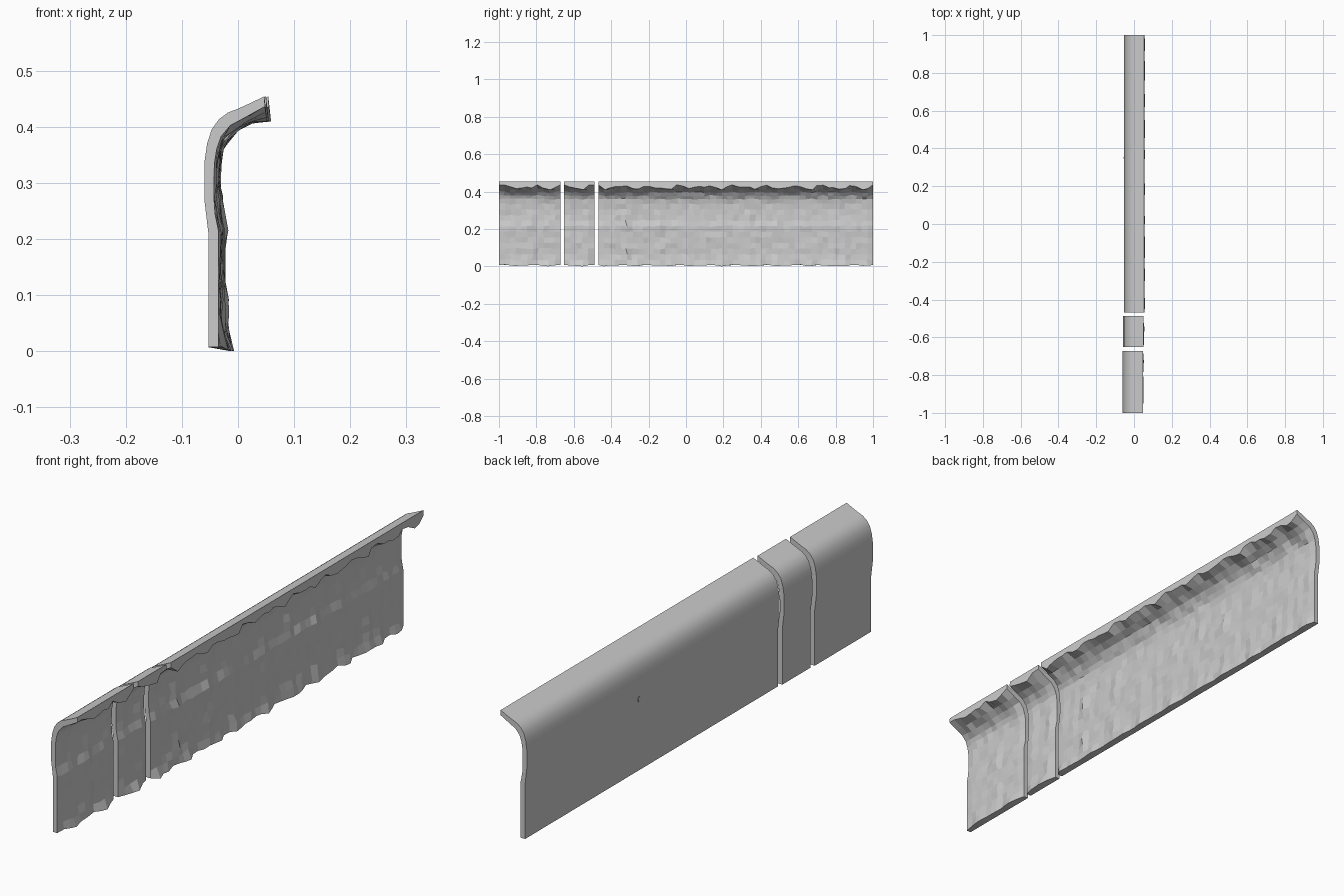
import bpy, bmesh, math, random

if "Cube" in bpy.data.objects:
    bpy.data.objects.remove(bpy.data.objects["Cube"])

random.seed(7)

# clean back profile (x, z), from top lip down to the foot
OUTER = [(0.047, 0.454), (0.022, 0.442), (0.0, 0.432), (-0.018, 0.425), (-0.034, 0.413),
         (-0.047, 0.395), (-0.055, 0.37), (-0.060, 0.335), (-0.060, 0.27),
         (-0.053, 0.212), (-0.053, 0.007)]
# hewn face profile, from foot up to the underside of the lip
INNER = [(-0.035, 0.007)] + [(-0.035, 0.035 + 0.03 * i) for i in range(7)] + [
         (-0.041, 0.245), (-0.043, 0.275), (-0.043, 0.305), (-0.042, 0.335), (-0.038, 0.36),
         (-0.030, 0.383), (-0.014, 0.402), (0.012, 0.416), (0.048, 0.436)]
N_IN = len(INNER)
RIDGES = [-0.86, -0.83, -0.53, -0.32, -0.14, 0.02, 0.18, 0.35, 0.50, 0.63, 0.80]


def tooth(y):
    """Ragged 0..1 value along the length."""
    v = 0.5 + 0.3 * math.sin(y * 2 * math.pi / 0.155) + 0.25 * math.sin(y * 2 * math.pi / 0.093 + 1)
    return min(1, max(0, v + random.uniform(-0.2, 0.2)))


def rough_point(i, y):
    x, z = INNER[i]
    t = tooth(y)
    ridge = max(0, 1 - min(abs(y - r) for r in RIDGES) / 0.02)
    if i == 0:                                   # flared feet
        return x + 0.004 + 0.017 * t, 0.009 * (1 - t)
    if i == N_IN - 1:                            # hanging teeth of the lip
        return x + 0.004 * t, z - 0.027 * t
    if i >= N_IN - 4:                            # curved underside
        k = random.uniform(0.1, 0.7) + 0.3 * t
        return x + 0.008 * k, z - 0.011 * k
    d = random.uniform(0, 0.006)
    if i in (1, 2, 3, 7, 8, 9):
        d += 0.007 * ridge
    if i == 1:
        d += 0.006 * t
    return x + d, z + random.uniform(-0.004, 0.004)


def wall_section(name, y0, y1, dx):
    bm = bmesh.new()
    cols = round((y1 - y0) / 0.03)
    rings = []
    for c in range(cols + 1):
        end = c in (0, cols)
        y = y0 + (y1 - y0) * c / cols
        ring = [bm.verts.new((x + dx, y, z)) for x, z in OUTER[::-1]]
        for i in range(N_IN - 1, -1, -1):
            x, z = INNER[i] if end else rough_point(i, y)
            jy = 0 if end else random.uniform(-0.006, 0.006)
            ring.append(bm.verts.new((x + dx, y + jy, z)))
        rings.append(ring)
    n = len(rings[0])
    for a, b in zip(rings, rings[1:]):
        for i in range(n):
            j = (i + 1) % n
            f = bm.faces.new((a[i], a[j], b[j], b[i]))
            f.smooth = i < len(OUTER) - 1        # only the back is smooth
    bm.faces.new(rings[0])
    bm.faces.new(rings[-1][::-1])
    bmesh.ops.recalc_face_normals(bm, faces=bm.faces)
    me = bpy.data.meshes.new(name)
    bm.to_mesh(me)
    bm.free()
    ob = bpy.data.objects.new(name, me)
    bpy.context.collection.objects.link(ob)


# three sections, each stepped slightly sideways
wall_section("wall_section_short", -1.0, -0.672, 0.0)
wall_section("wall_section_narrow", -0.652, -0.488, 0.003)
wall_section("wall_section_long", -0.468, 1.0, 0.007)

# small stone chip poking through the back
bpy.ops.mesh.primitive_cone_add(vertices=5, radius1=0.02, radius2=0.008, depth=0.012,
                                location=(-0.051, 0.35, 0.275), rotation=(0, -math.pi / 2, 0))
chip = bpy.context.object
chip.name = "stone_chip"
chip.scale = (1.0, 0.6, 0.6)
